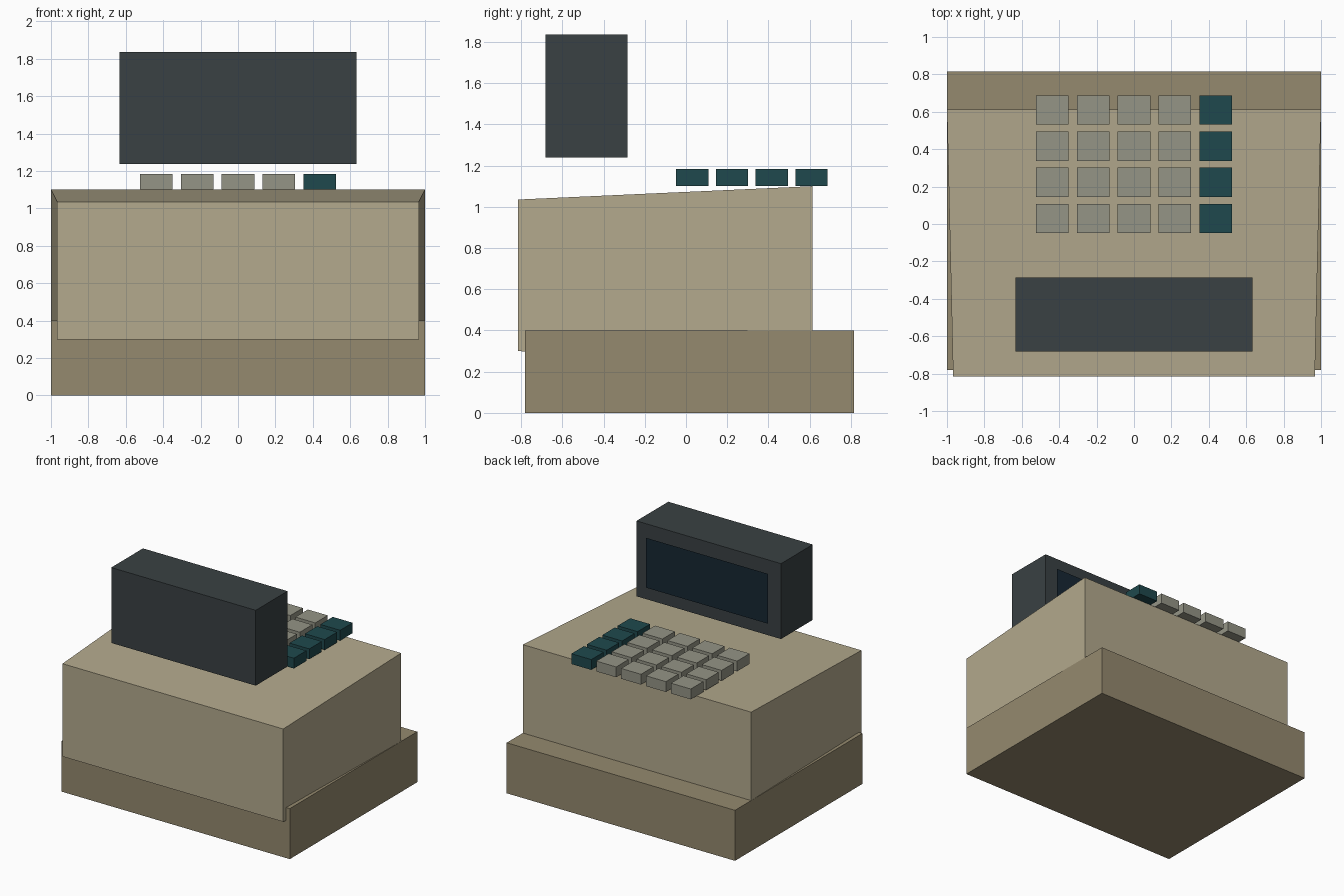
import bpy, bmesh
from mathutils import Vector

if "Cube" in bpy.data.objects:
    bpy.data.objects.remove(bpy.data.objects["Cube"])


def material(name, r, g, b):
    m = bpy.data.materials.new(name)
    m.diffuse_color = [(c / 255) ** 2.2 for c in (r, g, b)] + [1]
    m.use_nodes = True
    m.node_tree.nodes["Principled BSDF"].inputs["Base Color"].default_value = m.diffuse_color
    return m


def finish(name, bm, mat):
    me = bpy.data.meshes.new(name)
    bm.to_mesh(me)
    bm.free()
    me.materials.append(mat)
    ob = bpy.data.objects.new(name, me)
    bpy.context.collection.objects.link(ob)
    return ob


def box(name, lo, hi, mat, shape=None):
    """Box between two corners; shape(vertex) may adjust each corner."""
    lo, hi = Vector(lo), Vector(hi)
    bm = bmesh.new()
    bmesh.ops.create_cube(bm, size=1)
    for v in bm.verts:
        v.co = (lo + hi) / 2 + v.co * (hi - lo)
        if shape:
            shape(v)
    return finish(name, bm, mat)


tan = material("tan_plastic", 178, 168, 140)
brown = material("brown_plastic", 147, 136, 110)
dark = material("dark_housing", 60, 67, 69)
glass = material("screen_glass", 28, 43, 54)
grey = material("key_grey", 147, 147, 133)
teal = material("key_teal", 36, 74, 78)

# Cash drawer base
box("drawer_base", (-1, -0.78, 0), (1, 0.815, 0.4), brown)


# Main body, narrower and lower towards the front
def taper(v):
    if v.co.y < 0:
        v.co.x *= 0.967
        v.co.z = 0.6675 + (v.co.z - 0.6675) * 0.85


box("body", (-1, -0.815, 0.235), (1, 0.613, 1.10), tan, taper)

# Display housing with a thin screen sheet just behind it
box("display_housing", (-0.633, -0.682, 1.238), (0.633, -0.285, 1.835), dark)
bm = bmesh.new()
bm.faces.new([bm.verts.new((x, -0.265, z)) for x, z in
              ((0.535, 1.34), (-0.535, 1.34), (-0.535, 1.735), (0.535, 1.735))])
finish("screen", bm, glass)

# Keypad: five columns by four rows, last column teal
for col in range(5):
    for row in range(4):
        x, y = (col - 2) * 0.218, 0.03 + row * 0.193
        box(f"key_{col + 1}_{row + 1}", (x - 0.087, y - 0.078, 1.102),
            (x + 0.087, y + 0.078, 1.184), teal if col == 4 else grey)
